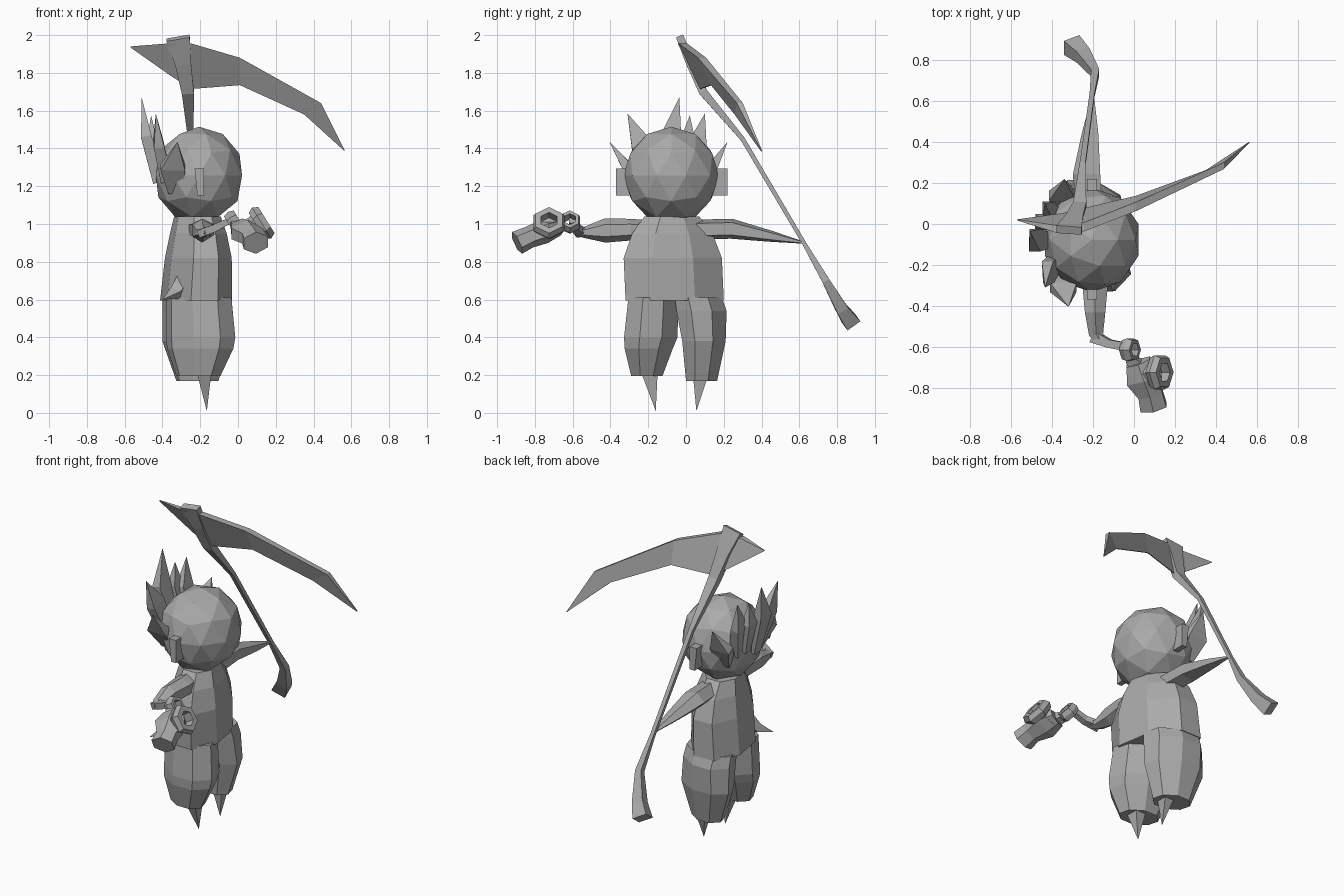
import bpy, bmesh, math
from mathutils import Vector

grey = bpy.data.materials.new("stone_grey")
grey.diffuse_color = (0.4, 0.4, 0.4, 1)


def finish(name, bm):
    bmesh.ops.remove_doubles(bm, verts=bm.verts, dist=0.0005)
    bmesh.ops.recalc_face_normals(bm, faces=bm.faces)
    me = bpy.data.meshes.new(name)
    bm.to_mesh(me)
    bm.free()
    me.materials.append(grey)
    ob = bpy.data.objects.new(name, me)
    bpy.context.collection.objects.link(ob)
    return ob


def skin(name, rings, wrap=False):
    """Join point rings into a surface; cap the ends unless it wraps round."""
    bm = bmesh.new()
    vs = [[bm.verts.new(p) for p in r] for r in rings]
    n = len(vs[0])
    pairs = list(zip(vs, vs[1:])) + ([(vs[-1], vs[0])] if wrap else [])
    for a, b in pairs:
        for i in range(n):
            j = (i + 1) % n
            bm.faces.new((a[i], a[j], b[j], b[i]))
    if not wrap:
        bm.faces.new(vs[0][::-1])
        bm.faces.new(vs[-1])
    return finish(name, bm)


def ring(c, u, v, a, b, n, skew=0.0):
    """Polygon with half widths a and b, flats facing the axes, optionally skewed."""
    k = 1 / math.cos(math.pi / n)
    q = math.sqrt(1 - skew * skew)
    ang = [(i + 0.5) * 2 * math.pi / n for i in range(n)]
    return [Vector(c) + u * (a * k * (q * math.cos(t) + skew * math.sin(t)))
            + v * (b * k * math.sin(t)) for t in ang]


def tube(name, stations, n=4, ref=(1, 0, 0)):
    """Sweep along (x, y, z, half width along ref, half width across)."""
    pts = [Vector(s[:3]) for s in stations]
    rings = []
    for i, s in enumerate(stations):
        t = (pts[min(i + 1, len(pts) - 1)] - pts[max(i - 1, 0)]).normalized()
        r = Vector(ref)
        u = (r - t * r.dot(t)).normalized()
        rings.append(ring(pts[i], u, t.cross(u), s[3], s[4], n))
    return skin(name, rings)


def stack(name, levels, n=8, skew=0.0):
    """Horizontal sections given as (z, x min, x max, y min, y max)."""
    X, Y = Vector((1, 0, 0)), Vector((0, 1, 0))
    return skin(name, [ring(((a + b) / 2, (c + d) / 2, z), X, Y, (b - a) / 2, (d - c) / 2,
                            n, skew) for z, a, b, c, d in levels])


# Head: faceted ball
bm = bmesh.new()
bmesh.ops.create_icosphere(bm, subdivisions=2, radius=1)
for v in bm.verts:
    v.co = (-0.207 + 0.24 * v.co.x, -0.078 + 0.255 * v.co.y, 1.257 + 0.258 * v.co.z)
finish("head", bm)

# Ears: small blocks on both sides
for side, y in (("right", -0.33), ("left", 0.18)):
    stack("ear_" + side, [(1.15, -0.215, -0.18, y - 0.04, y + 0.04),
                          (1.295, -0.23, -0.18, y - 0.04, y + 0.04)], 4)

# Hair: leaf shaped spikes on the back of the head (base, middle, tip, width, wide axis)
S, F = (0, 1, 0), (1, 0, 0)
spikes = [
    ((-0.42, -0.08, 1.22), (-0.485, -0.08, 1.46), (-0.51, -0.035, 1.67), 0.055, S),
    ((-0.38, -0.18, 1.23), (-0.42, -0.235, 1.42), (-0.435, -0.31, 1.585), 0.055, S),
    ((-0.38, 0.03, 1.23), (-0.42, 0.06, 1.42), (-0.435, 0.10, 1.585), 0.05, S),
    ((-0.33, -0.22, 1.18), (-0.345, -0.31, 1.30), (-0.32, -0.405, 1.435), 0.065, F),
    ((-0.33, 0.07, 1.18), (-0.35, 0.14, 1.30), (-0.34, 0.22, 1.435), 0.065, F),
    ((-0.41, 0.0, 1.25), (-0.455, 0.01, 1.44), (-0.46, 0.02, 1.575), 0.04, S),
]
for i, (base, mid, tip, w, axis) in enumerate(spikes):
    tube(f"hair_spike_{i + 1}", [(*base, w * 0.6, 0.03), (*mid, w, 0.028), (*tip, 0, 0)],
         ref=axis)

# Torso with a hem over the legs
stack("torso", [
    (0.595, -0.40, -0.045, -0.32, 0.20),
    (0.82, -0.375, -0.045, -0.33, 0.19),
    (0.95, -0.35, -0.07, -0.285, 0.14),
    (1.04, -0.33, -0.10, -0.22, 0.07)], skew=-0.25)
# Pointed hem corner at the back
tube("hem_corner", [(-0.28, -0.20, 0.70, 0.04, 0.04), (-0.33, -0.25, 0.635, 0.03, 0.025),
                    (-0.40, -0.32, 0.60, 0, 0)])

# Baggy legs and pointed feet
stack("leg_right", [
    (0.61, -0.37, -0.045, -0.305, -0.04),
    (0.40, -0.37, -0.025, -0.328, -0.045),
    (0.34, -0.365, -0.035, -0.325, -0.07),
    (0.195, -0.32, -0.10, -0.29, -0.125)], skew=-0.2)
stack("leg_left", [
    (0.61, -0.39, -0.07, -0.06, 0.19),
    (0.54, -0.39, -0.06, -0.05, 0.215),
    (0.38, -0.39, -0.05, -0.02, 0.21),
    (0.17, -0.32, -0.11, 0.0, 0.165)], skew=-0.2)
for side, y, tip in (("right", -0.195, -0.16), ("left", 0.08, 0.055)):
    stack("foot_" + side, [(0.22, -0.22, -0.14, y - 0.045, y + 0.045),
                           (0.01, -0.165, -0.165, tip, tip)], 4)

# Arms: one reaching forward to the held device, one to the staff
tube("arm_right", [
    (-0.20, -0.22, 0.97, 0.06, 0.045), (-0.19, -0.30, 0.97, 0.062, 0.05),
    (-0.19, -0.43, 0.965, 0.05, 0.055), (-0.185, -0.54, 0.955, 0.035, 0.025),
    (-0.16, -0.58, 0.96, 0.02, 0.02)], 6)
tube("hand_right", [(-0.20, -0.55, 0.95, 0.03, 0.02), (-0.12, -0.585, 0.98, 0.02, 0.02),
                    (-0.04, -0.60, 1.02, 0.02, 0.015)], 4, (0, 1, 0))
tube("arm_left", [
    (-0.21, 0.05, 0.97, 0.055, 0.045), (-0.225, 0.24, 0.975, 0.06, 0.045),
    (-0.21, 0.45, 0.935, 0.035, 0.025), (-0.20, 0.63, 0.90, 0.004, 0.004)], 5)


# Hexagonal rings on the held device
def hex_ring(name, centre, axis, outer, inner, depth):
    ax = Vector(axis).normalized()
    u = Vector((0, 1, 0))
    v = ax.cross(u)
    rows = [(outer * 0.85, 1), (outer, 0), (outer * 0.85, -1), (inner, -1), (inner, 1)]
    skin(name, [ring(Vector(centre) + ax * (s * depth), u, v, r, r, 6) for r, s in rows], True)


hex_ring("small_ring", (-0.02, -0.615, 1.01), (0.85, 0, 0.53), 0.055, 0.03, 0.03)
hex_ring("large_ring", (0.125, -0.725, 1.005), (0.85, 0, 0.53), 0.083, 0.042, 0.03)
# Barrel block beneath the rings, linked to the small ring
tube("barrel", [
    (0.02, -0.675, 0.985, 0.06, 0.04), (0.05, -0.75, 0.96, 0.09, 0.055),
    (0.08, -0.83, 0.93, 0.06, 0.05), (0.095, -0.895, 0.90, 0.065, 0.055)], 6)
tube("ring_link", [(-0.02, -0.655, 1.0, 0.025, 0.02), (0.03, -0.71, 0.97, 0.035, 0.03)])
tube("ring_mount", [(0.03, -0.73, 0.955, 0.055, 0.04), (0.10, -0.73, 0.99, 0.055, 0.055)],
     6, (0, 1, 0))

# Long curved staff with a flared foot
tube("staff", [
    (-0.317, -0.03, 1.985, 0.062, 0.02), (-0.29, 0.025, 1.85, 0.042, 0.024),
    (-0.265, 0.09, 1.70, 0.032, 0.022), (-0.25, 0.30, 1.45, 0.014, 0.012),
    (-0.205, 0.63, 0.89, 0.012, 0.011), (-0.19, 0.74, 0.70, 0.02, 0.02),
    (-0.25, 0.825, 0.55, 0.035, 0.032), (-0.305, 0.875, 0.48, 0.045, 0.042)])

# Curved blade: thick upper spine, thin lower edge
blade = [  # spine point, cutting edge point, half thickness
    ((-0.57, 0.02, 1.94), (-0.57, 0.02, 1.935), 0.002),
    ((-0.38, -0.025, 1.955), (-0.35, 0.05, 1.78), 0.018),
    ((-0.245, -0.015, 1.955), (-0.245, 0.075, 1.715), 0.022),
    ((0.01, 0.085, 1.88), (0.01, 0.135, 1.735), 0.022),
    ((0.44, 0.285, 1.64), (0.35, 0.26, 1.58), 0.016),
    ((0.565, 0.40, 1.39), (0.565, 0.40, 1.385), 0.002)]
rings = []
for top, low, h in blade:
    a, b = Vector((0, h, 0)), Vector((0, 0.003, 0))
    rings.append([Vector(top) - a, Vector(top) + a, Vector(low) + b, Vector(low) - b])
skin("blade", rings)
